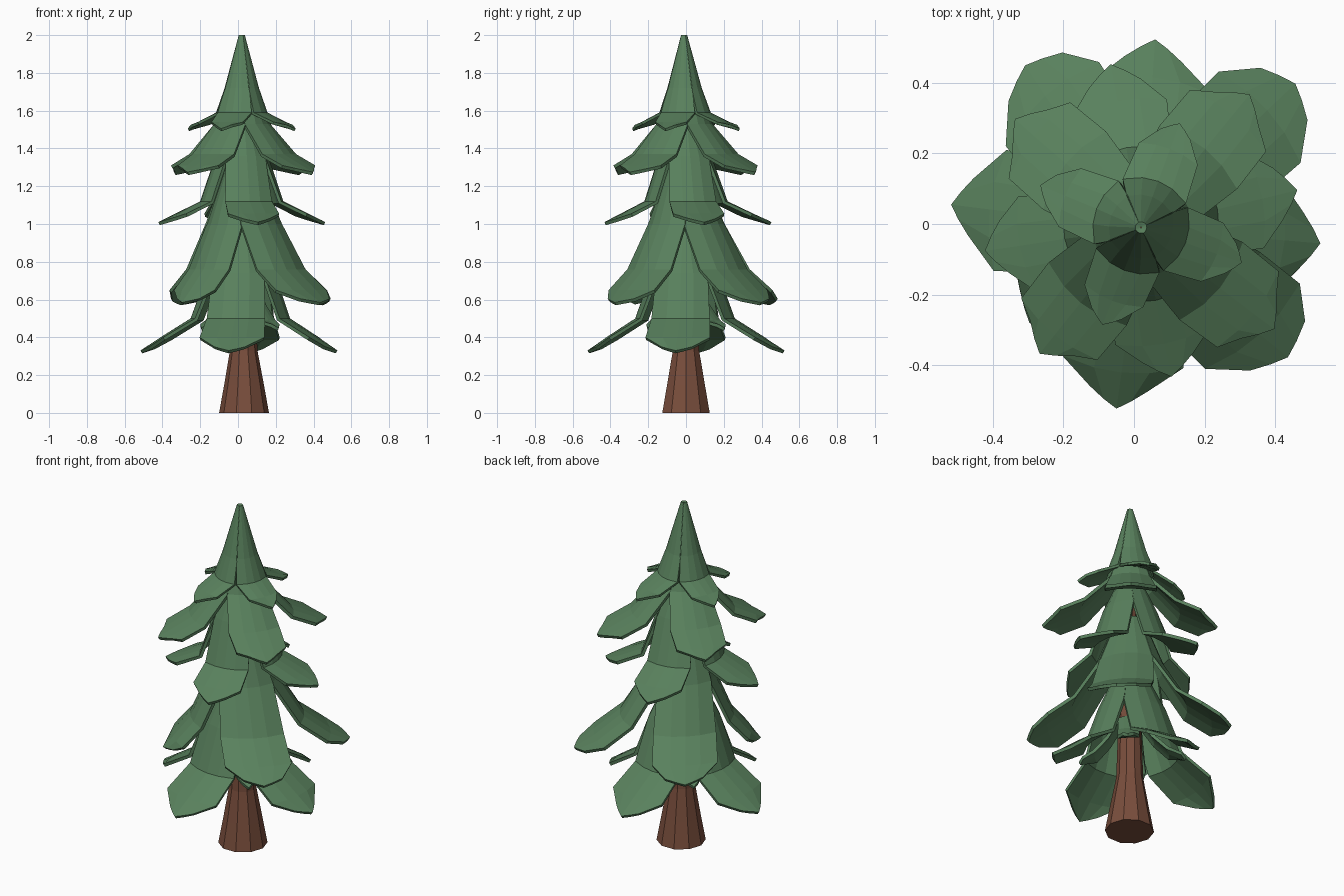
import bpy, bmesh, math

if "Cube" in bpy.data.objects:
    bpy.data.objects.remove(bpy.data.objects["Cube"])

def material(name, col):
    m = bpy.data.materials.new(name)
    m.diffuse_color = (*col, 1)
    m.use_nodes = True
    m.node_tree.nodes["Principled BSDF"].inputs["Base Color"].default_value = m.diffuse_color
    return m

GREEN = material("needle_green", (0.10, 0.22, 0.11))
BROWN = material("bark_brown", (0.19, 0.075, 0.045))

def make_object(name, bm, mat):
    me = bpy.data.meshes.new(name)
    bm.to_mesh(me)
    bm.free()
    me.materials.append(mat)
    ob = bpy.data.objects.new(name, me)
    bpy.context.collection.objects.link(ob)
    return ob

# Tapered trunk, running up to the tip of the tree
def trunk():
    bm = bmesh.new()
    n = 10
    profile = [(0, .132, .032, 0), (.15, .105, .032, 0), (.33, .073, .03, 0),
               (1.0, .05, .03, 0), (1.99, .01, .02, -.01)]
    rings = []
    for z, r, cx, cy in profile:
        rings.append([bm.verts.new((cx + r * math.cos(2 * math.pi * k / n),
                                    cy + r * math.sin(2 * math.pi * k / n), z))
                      for k in range(n)])
    for a, b in zip(rings, rings[1:]):
        for k in range(n):
            bm.faces.new((a[k], a[(k + 1) % n], b[(k + 1) % n], b[k]))
    bm.faces.new(rings[0][::-1])
    bm.faces.new(rings[-1])
    make_object("trunk", bm, BROWN)

# One tier: four drooping boughs; rows are (radius, height, half width)
def tier(name, centre, angle, rows, tip=.05, thick=.018, reach=(1, 1, 1, 1)):
    bm = bmesh.new()
    us = (-1, -.45, 0, .45, 1)
    for q in range(4):
        base = math.radians(angle + 90 * q)
        grid = []
        for i, (r, z, w) in enumerate(rows):
            a = min(w / r, .80)
            f = i / (len(rows) - 1)
            r *= 1 + (reach[q] - 1) * f
            cx, cy = .02 + (centre[0] - .02) * f, -.01 + (centre[1] + .01) * f
            row = []
            for u in us:
                last = i == len(rows) - 1
                # slightly flattened arc across the bough
                rr = r * (1 + .15 * (1 / math.cos(a * u) - 1)) - (tip * abs(u) if last else 0)
                t = base + a * u
                zz = z + (.02 * abs(u) if last else 0)
                row.append(bm.verts.new((cx + rr * math.cos(t), cy + rr * math.sin(t), zz)))
            grid.append(row)
        for a, b in zip(grid, grid[1:]):
            for j in range(len(us) - 1):
                bm.faces.new((a[j], b[j], b[j + 1], a[j + 1]))
    ob = make_object(name, bm, GREEN)
    s = ob.modifiers.new("thickness", 'SOLIDIFY')
    s.thickness = thick
    s.offset = -1

trunk()
tier("inner_boughs", (.01, 0), 45,
     [(.08, .68, .06), (.14, .57, .06), (.21, .49, .06), (.29, .45, .03)], .02)
tier("bottom_boughs", (.005, 0), -96,
     [(.07, 1.0, .06), (.18, .74, .145), (.265, .5, .16), (.42, .40, .175), (.525, .33, .09)])
tier("lower_boughs", (.06, .04), 42,
     [(.08, 1.3, .08), (.19, 1.0, .155), (.32, .76, .175), (.45, .65, .18), (.55, .585, .11)],
     .035, reach=(.97, 1, .87, 1.02))
tier("middle_boughs", (.02, .01), -79,
     [(.05, 1.58, .05), (.14, 1.36, .115), (.22, 1.12, .13), (.35, 1.055, .14), (.45, 1.01, .085)])
tier("upper_boughs", (.03, 0), 51,
     [(.05, 1.78, .05), (.14, 1.53, .13), (.28, 1.37, .145), (.40, 1.31, .14), (.472, 1.275, .09)])
tier("crown_boughs", (.02, 0), -111,
     [(.016, 2.0, .017), (.09, 1.72, .08), (.135, 1.59, .1), (.23, 1.54, .09), (.305, 1.505, .05)],
     .03, .015)
